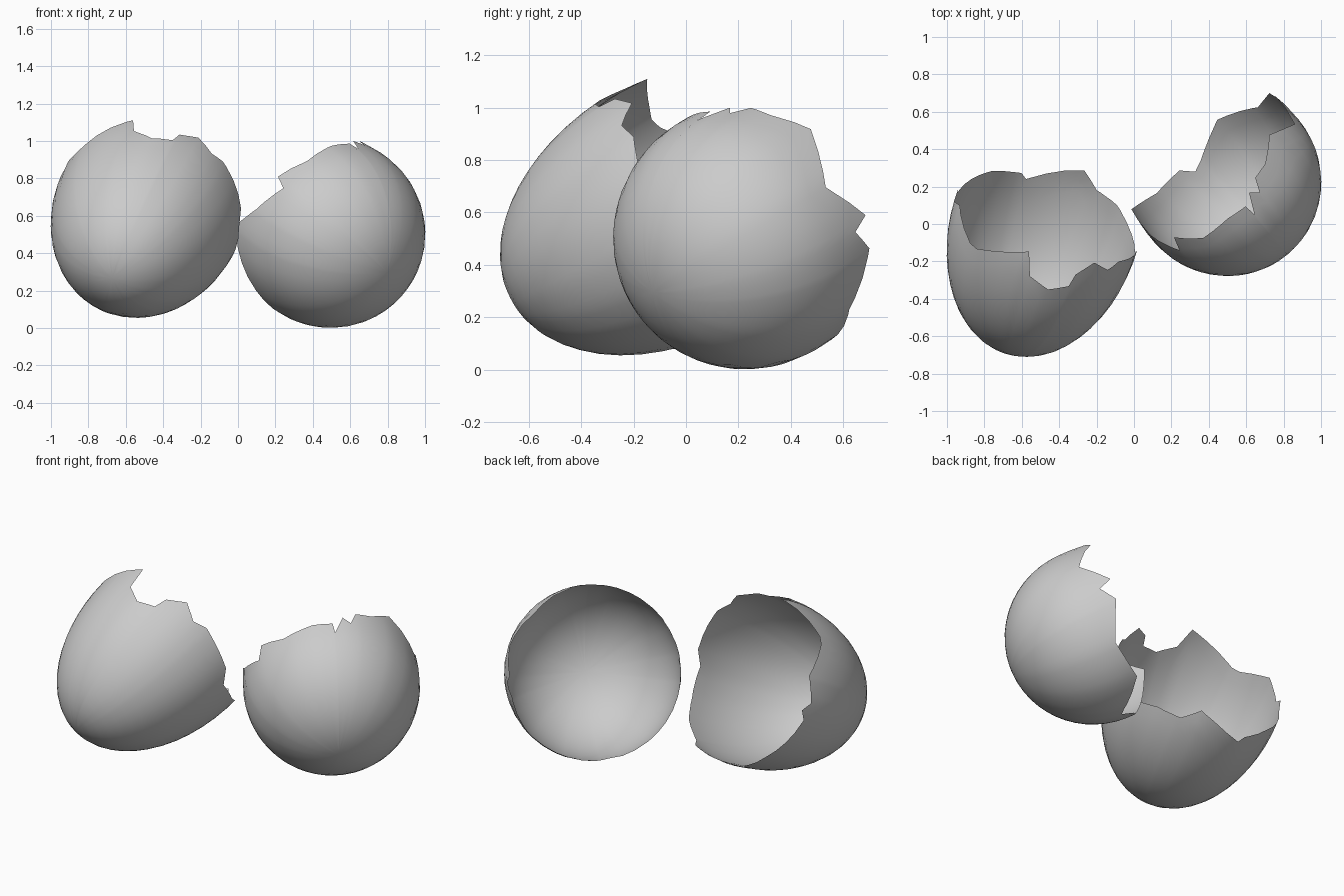
import bpy, bmesh
from math import cos, sin, acos, radians
from mathutils import Vector

if "Cube" in bpy.data.objects:
    bpy.data.objects.remove(bpy.data.objects["Cube"])

RADIUS = 0.507   # egg radius at its widest ring
RINGS = 14


def shell(name, centre, axis, tip_len, far_len, rim):
    """Half an egg: closed tip opposite `axis`, broken edge given as {angle: height along axis}."""
    c, a = Vector(centre), Vector(axis).normalized()
    e = Vector((a.y, -a.x, 0)).normalized()      # sideways
    u = e.cross(a).normalized()                  # upward
    if u.z < 0:
        u = -u

    # broken edge height at any angle, straight between crack points
    keys = sorted(rim)
    ext = [(keys[-1] - 360, rim[keys[-1]])] + [(k, rim[k]) for k in keys] + [(keys[0] + 360, rim[keys[0]])]

    def height(ang):
        for (k0, h0), (k1, h1) in zip(ext, ext[1:]):
            if k0 <= ang <= k1:
                return h0 + (h1 - h0) * (ang - k0) / (k1 - k0)

    # columns: regular steps plus every crack point
    regular = [g for g in range(0, 360, 9) if min(abs(g - k) for k in keys) > 2.5]
    angles = sorted(regular + keys)

    bm = bmesh.new()
    tip = bm.verts.new(c - a * tip_len)
    columns = []
    for ang in angles:
        t = height(ang)
        phi_rim = acos(-t / (far_len if t > 0 else tip_len))
        d = e * cos(radians(ang)) + u * sin(radians(ang))
        col = []
        for i in range(1, RINGS + 1):
            phi = phi_rim * i / RINGS
            length = tip_len if cos(phi) > 0 else far_len
            col.append(bm.verts.new(c - a * length * cos(phi) + d * RADIUS * sin(phi)))
        columns.append(col)
    for c0, c1 in zip(columns, columns[1:] + columns[:1]):
        bm.faces.new((tip, c0[0], c1[0]))
        for i in range(RINGS - 1):
            bm.faces.new((c0[i], c0[i + 1], c1[i + 1], c1[i]))
    bmesh.ops.recalc_face_normals(bm, faces=bm.faces)
    # make normals point outward
    bm.normal_update()
    if sum(f.normal.dot(f.calc_center_median() - c) for f in bm.faces) < 0:
        bmesh.ops.reverse_faces(bm, faces=bm.faces)
    for f in bm.faces:
        f.smooth = True
    me = bpy.data.meshes.new(name)
    bm.to_mesh(me)
    bm.free()
    ob = bpy.data.objects.new(name, me)
    bpy.context.collection.objects.link(ob)
    return ob


# pointed half, leaning back
shell("pointed_eggshell_half", (-0.473, -0.01, 0.63), (0.26, 0.84, 0.475), 0.767, 0.52, {
    0: .02, 31: .066, 40: .032, 52: .087, 63: .014, 65: -.061, 77: -.1, 90: -.047,
    95: .09, 129: -.044, 135: -.04, 159: .063, 176: .0, 182: .045, 188: .0, 224: .03,
    246: .013, 250: -.02, 272: .09, 283: .133, 294: .05, 311: .043, 328: -.008, 350: -.04})

# blunt half, opening towards the back left
shell("blunt_eggshell_half", (0.49, 0.235, 0.51), (-0.585, 0.70, 0.41), 0.52, 0.767, {
    0: .195, 20: .07, 47: .2, 64: .127, 75: .117, 79: .04, 84: .08, 90: -.036, 91: .034,
    104: .04, 125: .01, 144: .07, 148: -.02, 168: .07, 186: .2, 230: .025, 252: 0,
    259: -.07, 266: -.045, 290: .09, 319: .057, 345: .17, 356: .115})
